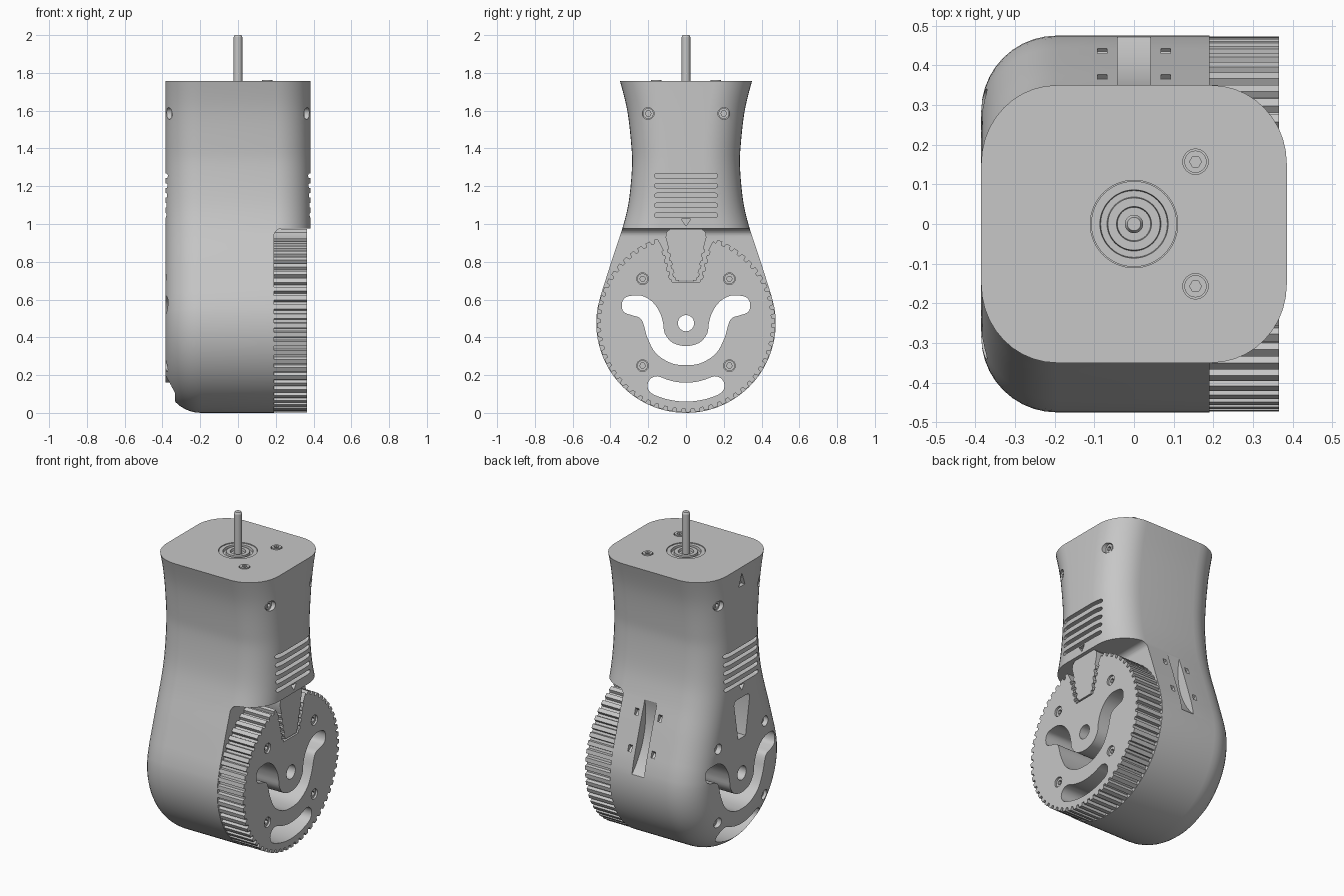
import bpy, bmesh, math
from mathutils import Vector

cube = bpy.data.objects.get("Cube")
if cube:
    bpy.data.objects.remove(cube, do_unlink=True)

TONE = (0.57, 0.57, 0.57, 1)
grey = bpy.data.materials.new("plain grey")
grey.use_nodes = True
grey.diffuse_color = TONE
grey.node_tree.nodes["Principled BSDF"].inputs["Base Color"].default_value = TONE

HUB = 0.475      # height of the wheel axis, also the radius of the round base
SIDE = 0.385     # half depth of the housing
ROUND = 0.19     # corner rounding
TOP = 1.757
WALL = 0.19      # plane the wheel sits against
FACE = 0.365     # outer face of the wheel


# ---------- helpers ----------
def spline(pts, n=6):
    """Smooth curve through the points."""
    p = [Vector(q) for q in pts]
    p = [2 * p[0] - p[1]] + p + [2 * p[-1] - p[-2]]
    out = []
    for a, b, c, d in zip(p, p[1:], p[2:], p[3:]):
        for i in range(n):
            t = i / n
            out.append(0.5 * (2 * b + (c - a) * t + (2 * a - 5 * b + 4 * c - d) * t * t
                              + (3 * b - a - 3 * c + d) * t ** 3))
    return out + [p[-2]]


def normals(pts):
    out = []
    for i in range(len(pts)):
        t = (pts[min(i + 1, len(pts) - 1)] - pts[max(i - 1, 0)]).normalized()
        out.append(Vector((t.y, -t.x)))
    return out


def circle(cx, cy, r, n=32):
    return [(cx + r * math.cos(i * math.tau / n), cy + r * math.sin(i * math.tau / n)) for i in range(n)]


def band(pts, width):
    """Outline of a constant-width slot with round ends."""
    ns, h = normals(pts), width / 2

    def cap(c, n, k=8):
        t = Vector((-n.y, n.x))
        return [c + h * (n * math.cos(a) + t * math.sin(a)) for a in (math.pi * i / k for i in range(1, k))]
    return ([p + n * h for p, n in zip(pts, ns)] + cap(pts[-1], ns[-1])
            + [p - n * h for p, n in zip(reversed(pts), reversed(ns))] + cap(pts[0], -ns[0]))


def mirrored(half):
    """Closed outline from the right half, listed bottom to top."""
    return list(half) + [(-p[0], p[1]) for p in reversed(half)]


def zigzag(p, q, n, depth):
    """Toothed line from p to q."""
    p, q = Vector(p), Vector(q)
    side = Vector((q.y - p.y, p.x - q.x)).normalized() * depth
    out = []
    for i in range(n):
        out += [p.lerp(q, (i + f) / n) + side * s for f, s in ((0, 0), (0.4, 0), (0.5, 1), (0.9, 1))]
    return out + [q]


def skin(bm, rings):
    rings = [[bm.verts.new(p) for p in r] for r in rings]
    for r, s in zip(rings, rings[1:]):
        for i in range(len(r)):
            j = (i + 1) % len(r)
            bm.faces.new((r[i], r[j], s[j], s[i]))
    bm.faces.new(rings[0])
    bm.faces.new(rings[-1])


PLACE = {"X": lambda p, t: (t, p[0], p[1]), "Y": lambda p, t: (p[0], t, p[1]), "Z": lambda p, t: (p[0], p[1], t)}


def finish(bm, name):
    bmesh.ops.recalc_face_normals(bm, faces=bm.faces)
    mesh = bpy.data.meshes.new(name)
    bm.to_mesh(mesh)
    bm.free()
    mesh.materials.append(grey)
    ob = bpy.data.objects.new(name, mesh)
    bpy.context.collection.objects.link(ob)
    return ob


def prism(name, outline, a, b, axis="X"):
    bm = bmesh.new()
    skin(bm, [[PLACE[axis](p, t) for p in outline] for t in (a, b)])
    return finish(bm, name)


def volume(mesh):
    bm = bmesh.new()
    bm.from_mesh(mesh)
    v = bm.calc_volume()
    bm.free()
    return v


def cut(ob, outline, a, b, axis="X"):
    """Cut a prism out of ob, taking the first solver that gives a sound solid."""
    cutter = prism("cutter", outline, a, b, axis)
    before = volume(ob.data)
    m = ob.modifiers.new("cut", "BOOLEAN")
    m.operation, m.object = "DIFFERENCE", cutter
    for solver in ("MANIFOLD", "EXACT", "FLOAT"):
        m.solver = solver
        graph = bpy.context.evaluated_depsgraph_get()
        graph.update()
        mesh = bpy.data.meshes.new_from_object(ob.evaluated_get(graph))
        if before * 0.5 < volume(mesh) < before - 1e-6:
            ob.data = mesh
            break
    ob.modifiers.remove(m)
    bpy.data.objects.remove(cutter, do_unlink=True)


# ---------- housing: round base, waisted neck, rounded sides ----------
arc = [Vector((HUB * math.cos(a), HUB + HUB * math.sin(a)))
       for a in (math.radians(-90 + 4 * i) for i in range(26))]
neck = spline([(0.452, 0.622), (0.392, 0.81), (0.336, 0.98), (0.303, 1.12), (0.286, 1.3),
               (0.29, 1.42), (0.311, 1.6), (0.352, 1.765), (0.395, 1.9)])
right = arc + neck
chain = [Vector((-p.x, p.y)) for p in reversed(right[1:])] + right
out = normals(chain)
steps = [math.radians(9 * i) for i in range(11)]
levels = [(-SIDE + ROUND * (1 - math.sin(a)), ROUND * (1 - math.cos(a))) for a in reversed(steps)]
levels += [(-x, d) for x, d in reversed(levels)]
bm = bmesh.new()
skin(bm, [[(x, p.x - n.x * d, p.y - n.y * d) for p, n in zip(chain, out)] for x, d in levels])
bmesh.ops.bisect_plane(bm, geom=bm.verts[:] + bm.edges[:] + bm.faces[:], dist=1e-6,
                       plane_co=(0, 0, TOP), plane_no=(0, 0, 1), clear_outer=True)
bmesh.ops.holes_fill(bm, edges=[e for e in bm.edges if e.is_boundary], sides=0)
housing = finish(bm, "housing")

# step in the housing that makes room for the wheel
fillet = [(WALL + 0.04 - 0.04 * math.cos(a), 0.935 + 0.04 * math.sin(a)) for a in steps]
cut(housing, [(WALL, -0.1)] + fillet + [(0.6, 0.975), (0.6, -0.1)], -0.7, 0.7, "Y")

# ---------- toothed wheel ----------
TEETH = 60
rim = []
for i in range(TEETH):
    for f, r in ((0, 0.472), (0.5, 0.472), (0.6, 0.453), (0.9, 0.453)):
        a = (i + f) * math.tau / TEETH
        rim.append((r * math.cos(a), HUB + r * math.sin(a)))
wheel = prism("toothed_wheel", rim, WALL - 0.005, FACE)
cut(wheel, mirrored(zigzag((0.072, 0.69), (0.118, 0.86), 4, 0.01) + [(0.135, 0.895), (0.18, 0.97)]), 0.1, 0.5)

# ---------- wedge clamp in the wheel gap ----------
clamp = prism("wedge_clamp", mirrored(zigzag((0.055, 0.7), (0.092, 0.87), 4, 0.009)
              + [(0.108, 0.93), (0.104, 0.955), (0.085, 0.973)]), WALL - 0.005, FACE)

# openings that pass right through
smile = spline([(0, 0.25), (0.08, 0.264), (0.16, 0.316), (0.205, 0.4), (0.225, 0.47), (0.245, 0.503),
                (0.29, 0.518), (0.33, 0.535), (0.34, 0.575), (0.325, 0.608), (0.29, 0.62), (0.235, 0.62),
                (0.18, 0.59), (0.14, 0.535), (0.122, 0.48), (0.112, 0.42), (0.07, 0.371), (0, 0.35)], 4)[1:-1]
low = [Vector((0.365 * math.sin(a), HUB - 0.365 * math.cos(a)))
       for a in (math.radians(2.5 * i) for i in range(-10, 11))]
wedge = mirrored([(0.036, 0.695), (0.076, 0.92), (0.072, 0.938), (0.055, 0.946)])
for ob in (housing, wheel):
    for outline in (mirrored(smile), band(low, 0.1), circle(0, HUB, 0.043)):
        cut(ob, outline, -0.6, 0.6)
for ob in (housing, clamp):
    cut(ob, wedge, -0.6, 0.6)

# vents, arrow marks and screw pockets
NECK_SCREWS = [(s * 0.2, 1.585) for s in (-1, 1)]
WHEEL_SCREWS = [(s * 0.23, z) for s in (-1, 1) for z in (0.25, 0.71)]
TOP_SCREWS = [(0.155, s * 0.157) for s in (-1, 1)]
for s in (-1, 1):
    for i in range(5):
        z = 1.047 + 0.052 * i
        cut(housing, band([Vector((-0.155, z)), Vector((0.155, z))], 0.024), s * 0.345, s * 0.45)
    cut(housing, [(0, 0.99), (0.025, 1.027), (-0.025, 1.027)], s * 0.36, s * 0.45)
    for p in NECK_SCREWS:
        cut(housing, circle(*p, 0.031, 24), s * 0.325, s * 0.45)
for p in WHEEL_SCREWS:
    cut(housing, circle(*p, 0.031, 24), -0.325, -0.45)
    cut(wheel, circle(*p, 0.031, 24), 0.325, 0.45)
cut(housing, [(-0.03, 1.64), (0.03, 1.64), (0, 1.72)], -0.36, -0.45)

# strap slot with four small windows on the back
cut(housing, circle(0.796, 0.858, 0.46, 96), -0.042, 0.042)
for x in (-0.08, 0.08):
    for y, z in ((0.367, 0.87), (0.435, 0.67)):
        cut(housing, circle(y, z, 0.025, 4), x - 0.012, x + 0.012)

# bearing seat and screw pockets on top
cut(housing, circle(0, 0, 0.11, 64), 1.72, 1.85, "Z")
for p in TOP_SCREWS:
    cut(housing, circle(*p, 0.032, 24), 1.72, 1.85, "Z")

# ---------- socket screws ----------
parts = [housing, wheel, clamp]


def screw(name, p, inner, outer, axis="X"):
    ob = prism(name, circle(*p, 0.028, 24), inner, outer, axis)
    d = math.copysign(0.02, outer - inner)
    cut(ob, circle(*p, 0.015, 6), outer - d, outer + d, axis)
    parts.append(ob)


for s in (-1, 1):
    for p in NECK_SCREWS:
        screw("neck_screw", p, s * 0.3, s * 0.352)
    for p in WHEEL_SCREWS:
        screw("wheel_screw", p, s * 0.3, s * 0.355)
for p in TOP_SCREWS:
    screw("top_screw", p, 1.7, 1.762, "Z")


# ---------- turned parts: bearing and shaft ----------
def lathe(name, profile, n=48):
    bm = bmesh.new()
    skin(bm, [[(x, y, z) for x, y in circle(0, 0, r, n)] for r, z in profile])
    parts.append(finish(bm, name))


lip, groove = TOP - 0.004, TOP - 0.02
lathe("bearing", [(0.108, 1.7), (0.108, lip), (0.086, lip), (0.084, groove), (0.068, groove),
                  (0.066, lip), (0.044, lip), (0.042, groove), (0.02, groove)])
lathe("shaft", [(0.023, 1.7), (0.023, 1.99), (0.017, 2.0)], 32)

# ---------- shading ----------
for ob in parts:
    bpy.ops.object.select_all(action="DESELECT")
    ob.select_set(True)
    bpy.context.view_layer.objects.active = ob
    bpy.ops.object.shade_smooth_by_angle(angle=math.radians(25))
